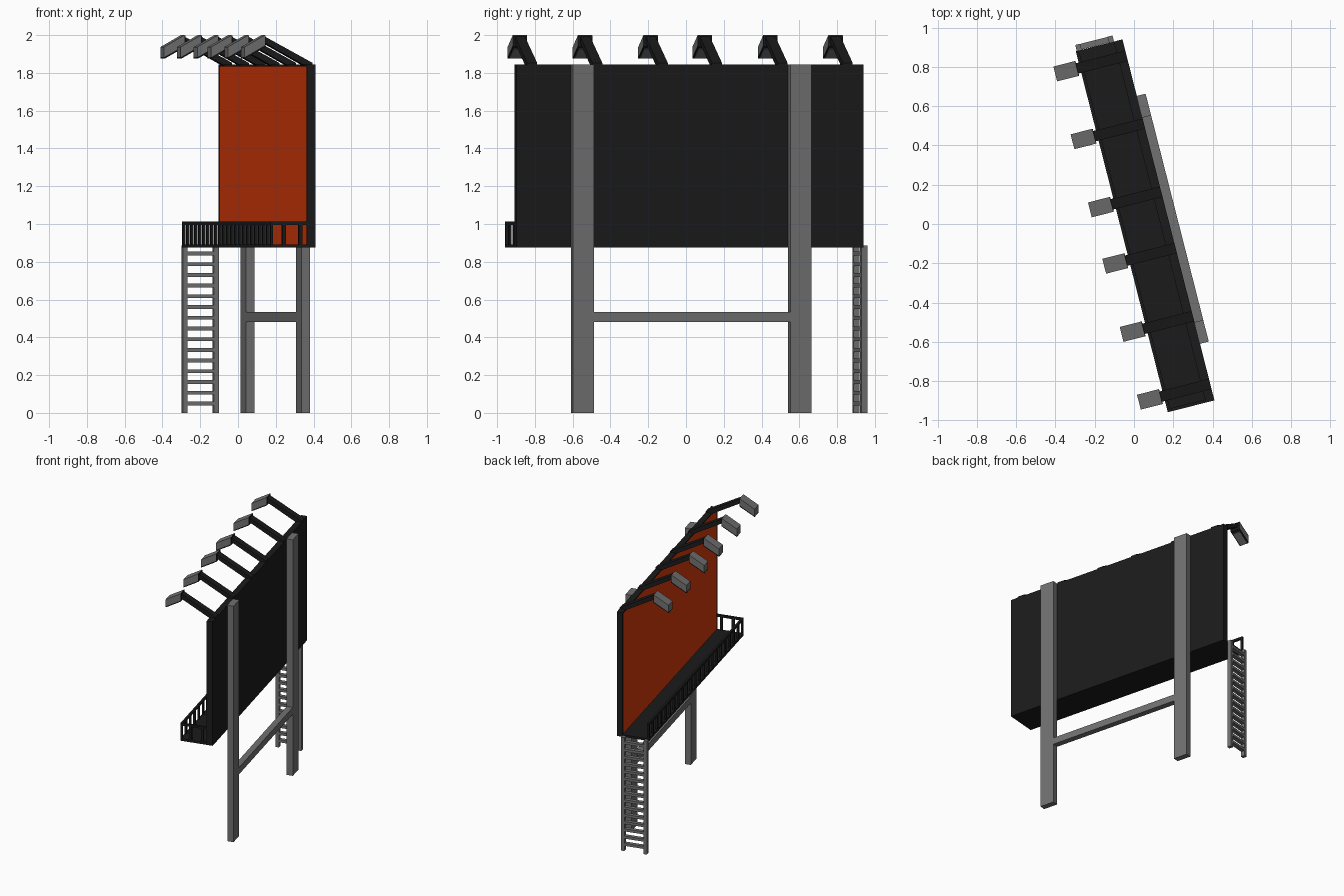
import bpy, bmesh, math
from mathutils import Matrix, Vector

if "Cube" in bpy.data.objects:
    bpy.data.objects.remove(bpy.data.objects["Cube"])

# The whole sign is turned about z; parts are laid out in a local frame:
# x = depth (front face towards -x), y = along the board.
ROT = Matrix.Rotation(math.radians(14.3), 4, 'Z')
MID = -0.023          # middle of the board along y
HALF = 0.948          # half length of the board
Y0, Y1 = MID - HALF, MID + HALF


def material(name, rgb):
    m = bpy.data.materials.new(name)
    m.diffuse_color = (*rgb, 1)
    m.use_nodes = True
    m.node_tree.nodes["Principled BSDF"].inputs["Base Color"].default_value = m.diffuse_color
    return m


DARK = material("dark_metal", (0.0110, 0.0110, 0.0110))
GREY = material("grey_steel", (0.165, 0.165, 0.165))
ORANGE = material("orange_panel", (0.70, 0.042, 0.003))


def finish(name, bm, mat):
    bmesh.ops.recalc_face_normals(bm, faces=bm.faces)
    bm.transform(ROT)
    me = bpy.data.meshes.new(name)
    bm.to_mesh(me)
    bm.free()
    me.materials.append(mat)
    ob = bpy.data.objects.new(name, me)
    bpy.context.collection.objects.link(ob)
    return ob


def add_box(bm, x, y, z):
    """Box from (min, max) pairs."""
    lo, hi = Vector((x[0], y[0], z[0])), Vector((x[1], y[1], z[1]))
    m = Matrix.Translation((lo + hi) / 2) @ Matrix.Diagonal((*(hi - lo), 1))
    bmesh.ops.create_cube(bm, size=1, matrix=m)


def add_prism(bm, profile, y0, y1):
    """Extrude an (x, z) profile along y."""
    a = [bm.verts.new((x, y0, z)) for x, z in profile]
    b = [bm.verts.new((x, y1, z)) for x, z in profile]
    bm.faces.new(a)
    bm.faces.new(b)
    n = len(a)
    for i in range(n):
        j = (i + 1) % n
        bm.faces.new((a[i], a[j], b[j], b[i]))


def boxes(name, mat, *items):
    bm = bmesh.new()
    for it in items:
        add_box(bm, *it)
    return finish(name, bm, mat)


# Board with a thin raised frame, and the coloured face set inside it
F = 0.011
boxes("board", DARK,
      ((0.137, 0.175), (Y0, Y1), (0.875, 1.845)),
      ((0.13, 0.137), (Y0, Y0 + F), (0.875, 1.845)),
      ((0.13, 0.137), (Y1 - F, Y1), (0.875, 1.845)),
      ((0.13, 0.137), (Y0 + F, Y1 - F), (1.834, 1.845)),
      ((0.13, 0.137), (Y0 + F, Y1 - F), (0.875, 0.892)))
boxes("poster_panel", ORANGE,
      ((0.132, 0.137), (Y0 + F, Y1 - F), (0.892, 1.834)))

# Walkway in front of the board
boxes("walkway", DARK, ((-0.07, 0.13), (Y0, Y1), (0.875, 0.892)))

# Railing: long front run plus the end away from the ladder
rail = [((-0.07, -0.054), (Y0, Y1), (0.995, 1.012)),
        ((-0.07, 0.13), (Y0, Y0 + 0.016), (0.995, 1.012))]
COUNT = 23
for i in range(COUNT):
    y = Y0 + 0.009 + i * (2 * HALF - 0.018) / (COUNT - 1)
    rail.append(((-0.069, -0.055), (y - 0.009, y + 0.009), (0.885, 1.0)))
for x in (0.005, 0.095):
    rail.append(((x - 0.01, x + 0.01), (Y0 + 0.001, Y0 + 0.015), (0.885, 1.0)))
boxes("railing", DARK, *rail)

# Support poles and the cross beam between them
for side, name in ((-1, "pole_near"), (1, "pole_far")):
    c = MID + side * 0.594
    boxes(name, GREY, ((0.175, 0.221), (c - 0.057, c + 0.057), (0, 1.845)))
boxes("cross_beam", GREY,
      ((0.175, 0.221), (MID - 0.537, MID + 0.537), (0.482, 0.535)))

# Ladder on the open end of the walkway
ladder = [((x, x + 0.026), (Y1, Y1 + 0.032), (0, 0.886)) for x in (-0.065, 0.105)]
for i in range(15):
    z = 0.05 + i * 0.0567
    ladder.append(((-0.045, 0.11), (Y1 + 0.001, Y1 + 0.031), (z - 0.01, z + 0.01)))
boxes("ladder", GREY, *ladder)


# Lamps: sloping arm, slanted head, dark rim and pale lens below
def lamp(i, c):
    bm = bmesh.new()
    add_prism(bm, [(0.175, 1.835), (0.175, 1.853), (-0.085, 1.992),
                   (-0.085, 1.958), (0.13, 1.84)], c - 0.027, c + 0.027)
    finish(f"lamp_arm_{i}", bm, DARK)

    bm = bmesh.new()
    add_prism(bm, [(-0.2, 1.937), (-0.088, 2.0), (-0.088, 1.946), (-0.2, 1.883)],
              c - 0.039, c + 0.039)
    finish(f"lamp_head_{i}", bm, GREY)

    # dark cover on the underside and on the arm end
    bm = bmesh.new()
    add_prism(bm, [(-0.2, 1.884), (-0.088, 1.947), (-0.088, 1.999), (-0.084, 1.999),
                   (-0.084, 1.940), (-0.2, 1.876)], c - 0.039, c + 0.039)
    finish(f"lamp_rim_{i}", bm, DARK)

    bm = bmesh.new()
    add_prism(bm, [(-0.193, 1.881), (-0.103, 1.931), (-0.103, 1.926), (-0.193, 1.876)],
              c - 0.03, c + 0.03)
    finish(f"lamp_lens_{i}", bm, GREY)


for i, off in enumerate((-0.862, -0.506, -0.148, 0.148, 0.506, 0.862)):
    lamp(i + 1, MID + off)
